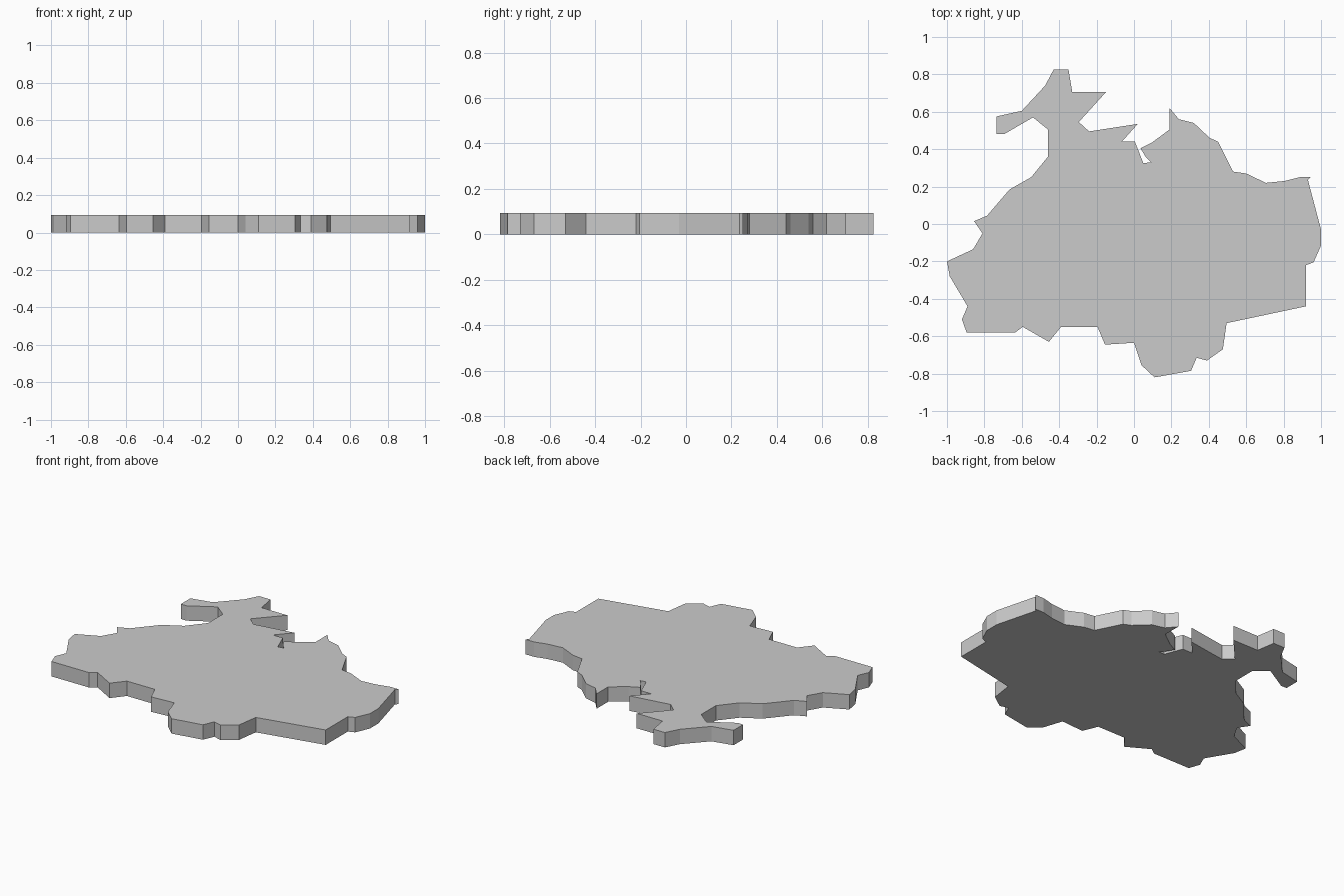
import bpy, bmesh

THICKNESS = 0.094

# Outline of the slab seen from above, clockwise, one run per side
north = [(-.43, .825), (-.35, .825), (-.33, .705), (-.15, .705), (-.295, .545),
         (-.24, .495), (.02, .535), (-.065, .44), (.005, .44), (.05, .325),
         (.09, .33), (.065, .355), (.035, .405), (.095, .435), (.19, .505),
         (.19, .62), (.24, .56), (.32, .54), (.405, .46), (.45, .44)]
east = [(.53, .28), (.60, .27), (.705, .22), (.805, .23), (.885, .25),
        (.945, .25), (.93, .235), (1, -.03), (1, -.115), (.96, -.205),
        (.92, -.22), (.92, -.44)]
south = [(.495, -.53), (.475, -.67), (.39, -.73), (.335, -.715), (.305, -.785),
         (.11, -.82), (.04, -.755), (0, -.635), (-.155, -.645), (-.195, -.55),
         (-.39, -.55), (-.455, -.63), (-.595, -.55), (-.635, -.58), (-.895, -.58)]
west = [(-.92, -.51), (-.89, -.44), (-.985, -.28), (-1, -.2), (-.86, -.135),
        (-.81, -.05), (-.855, .015), (-.785, .045), (-.665, .185), (-.55, .25),
        (-.46, .36), (-.46, .505), (-.54, .57), (-.695, .48), (-.735, .48),
        (-.735, .575), (-.60, .605), (-.475, .74)]


def extrude_outline(name, points, height):
    """Flat-shaded prism standing on z = 0."""
    bm = bmesh.new()
    base = bm.faces.new([bm.verts.new((x, y, 0)) for x, y in points])
    result = bmesh.ops.extrude_face_region(bm, geom=[base], use_keep_orig=True)
    top = [v for v in result["geom"] if isinstance(v, bmesh.types.BMVert)]
    bmesh.ops.translate(bm, verts=top, vec=(0, 0, height))
    bmesh.ops.recalc_face_normals(bm, faces=bm.faces)
    mesh = bpy.data.meshes.new(name)
    bm.to_mesh(mesh)
    bm.free()
    obj = bpy.data.objects.new(name, mesh)
    bpy.context.collection.objects.link(obj)
    return obj


# Map-shaped slab
extrude_outline("region_slab", north + east + south + west, THICKNESS)
